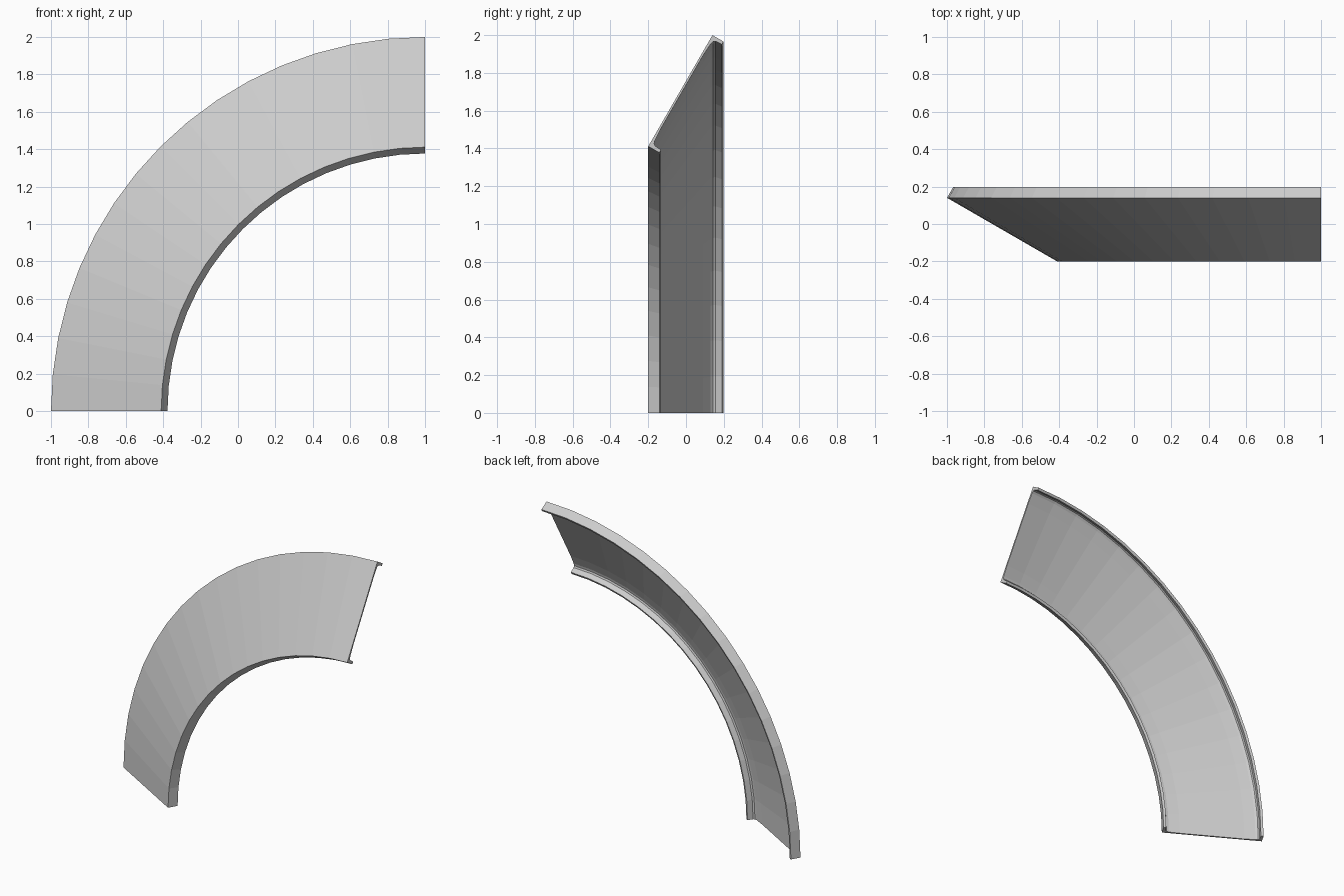
import bpy, bmesh
from math import radians, sin, cos, pi

if "Cube" in bpy.data.objects:
    bpy.data.objects.remove(bpy.data.objects["Cube"])

SEGMENTS = 16
LENGTH, FLANGE = 0.68, 0.068      # sloped web width, flange depth
TILT = radians(30)

# Half of the channel section: u along the web, v towards the back
half = [(0, 0), (0, FLANGE), (0.018, FLANGE), (0.02, 0.03),
        (0.028, 0.02), (0.045, 0.015), (0.12, 0.011)]
section = half + [(LENGTH - u, v) for u, v in reversed(half)]


def to_radius_y(u, v):
    r = 1.411 + u * cos(TILT) - v * sin(TILT)
    y = -0.2 + u * sin(TILT) + v * cos(TILT)
    return r, y


# Sweep the section through a quarter turn about the y axis at x = 1
bm = bmesh.new()
rings = []
for i in range(SEGMENTS + 1):
    a = pi / 2 * i / SEGMENTS
    ring = []
    for u, v in section:
        r, y = to_radius_y(u, v)
        ring.append(bm.verts.new((1 - r * cos(a), y, r * sin(a))))
    rings.append(ring)
n = len(section)
for a, b in zip(rings, rings[1:]):
    for j in range(n):
        k = (j + 1) % n
        bm.faces.new((a[j], a[k], b[k], b[j]))

# Close both ends
bm.faces.new(rings[0])
bm.faces.new(rings[-1])
bmesh.ops.recalc_face_normals(bm, faces=bm.faces)

mesh = bpy.data.meshes.new("curved_channel")
bm.to_mesh(mesh)
bm.free()
obj = bpy.data.objects.new("curved_channel", mesh)
bpy.context.collection.objects.link(obj)
